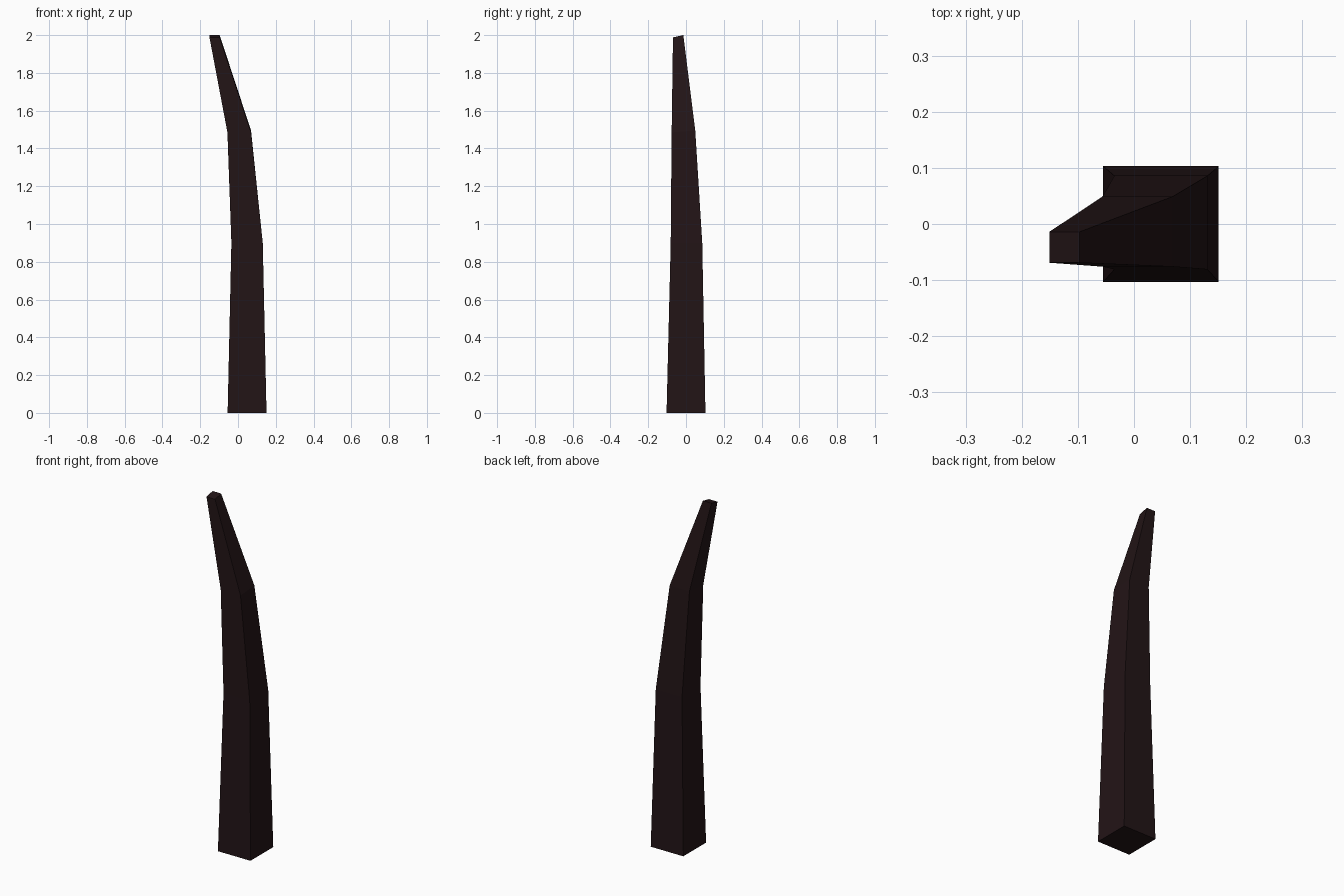
import bpy, bmesh

if "Cube" in bpy.data.objects:
    bpy.data.objects.remove(bpy.data.objects["Cube"])

# Square cross-sections along the horn: x min, x max, y min, y max, z front, z back
SECTIONS = [
    (-0.055, 0.151, -0.103, 0.103, 0.0, 0.0),
    (-0.035, 0.131, -0.081, 0.086, 0.90, 0.90),
    (-0.056, 0.069, -0.076, 0.049, 1.485, 1.495),
    (-0.151, -0.097, -0.069, -0.014, 1.988, 2.0),
]

bm = bmesh.new()
rings = [[bm.verts.new(p) for p in ((x0, y0, zf), (x1, y0, zf), (x1, y1, zb), (x0, y1, zb))]
         for x0, x1, y0, y1, zf, zb in SECTIONS]

# Side walls
for low, high in zip(rings, rings[1:]):
    for i in range(4):
        j = (i + 1) % 4
        bm.faces.new((low[i], low[j], high[j], high[i]))

# End caps
bm.faces.new(rings[0][::-1])
bm.faces.new(rings[-1])
bmesh.ops.recalc_face_normals(bm, faces=bm.faces)

mesh = bpy.data.meshes.new("curved_horn")
bm.to_mesh(mesh)
bm.free()
horn = bpy.data.objects.new("curved_horn", mesh)
bpy.context.collection.objects.link(horn)

# Very dark brown finish
mat = bpy.data.materials.new("dark_brown")
mat.diffuse_color = (0.016, 0.007, 0.008, 1.0)
mat.use_nodes = True
mat.node_tree.nodes["Principled BSDF"].inputs["Base Color"].default_value = mat.diffuse_color
mesh.materials.append(mat)
